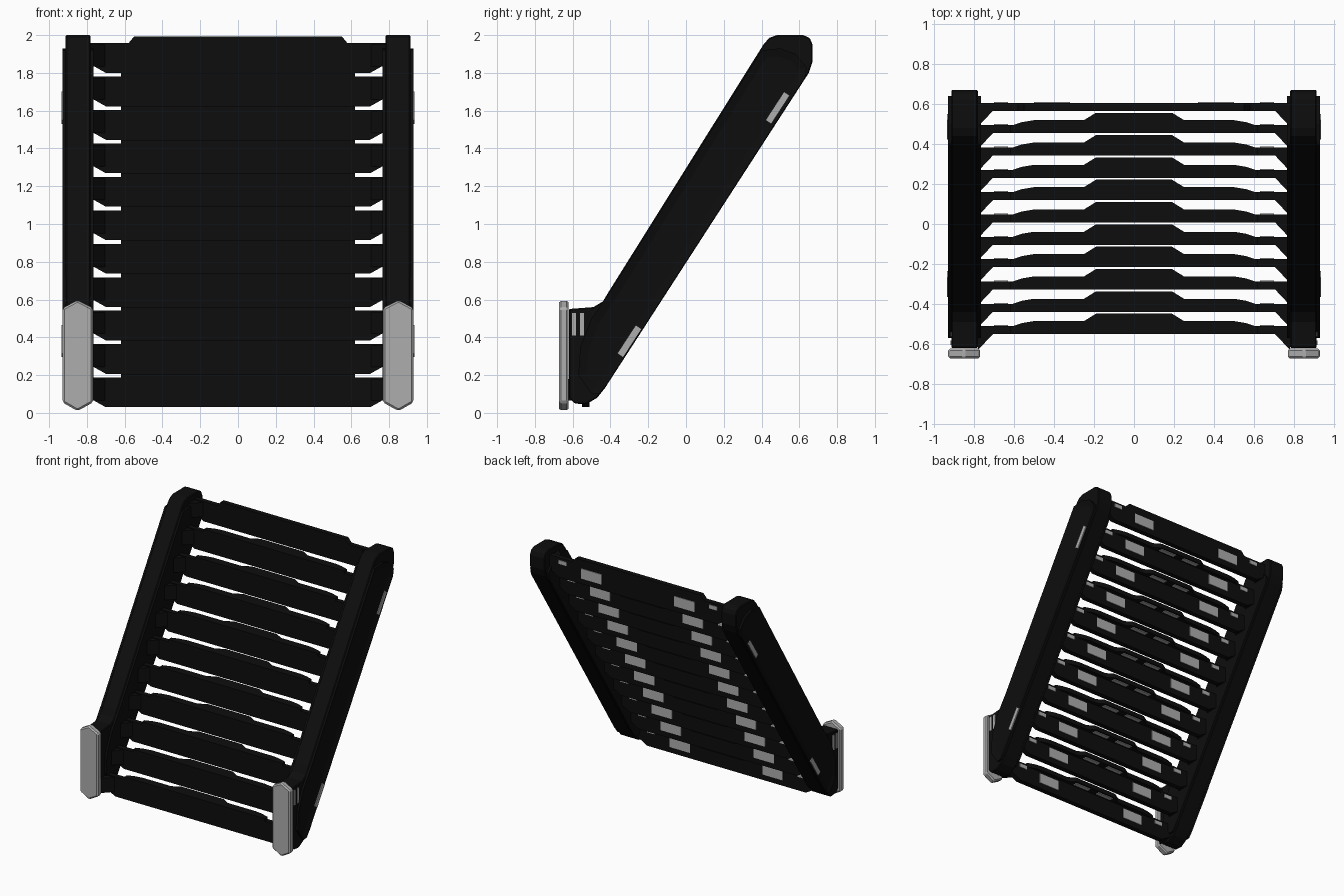
import bpy, bmesh, math
from mathutils import Vector

if "Cube" in bpy.data.objects:
    bpy.data.objects.remove(bpy.data.objects["Cube"])


def material(name, v):
    m = bpy.data.materials.new(name)
    m.diffuse_color = (v, v, v, 1)
    m.use_nodes = True
    m.node_tree.nodes["Principled BSDF"].inputs["Base Color"].default_value = m.diffuse_color
    return m


BLACK = material("black metal", 0.004)
GREY = material("light grey", 0.42)


def prism(name, pts, a, b, axis, mat, inset=None, bevel=0):
    """Extrude a 2D profile from a to b along an axis."""
    def place(p, d):
        return {"x": (d, p[0], p[1]), "y": (p[0], d, p[1]), "z": (p[0], p[1], d)}[axis]
    bm = bmesh.new()
    lo = [bm.verts.new(place(p, a)) for p in pts]
    hi = [bm.verts.new(place(p, b)) for p in pts]
    n = len(pts)
    bm.faces.new(lo)
    end = bm.faces.new(hi)
    for i in range(n):
        j = (i + 1) % n
        bm.faces.new((lo[i], lo[j], hi[j], hi[i]))
    bmesh.ops.recalc_face_normals(bm, faces=bm.faces)
    if inset:
        bmesh.ops.inset_region(bm, faces=[end], thickness=inset[0])
        bmesh.ops.translate(bm, verts=end.verts, vec=end.normal * -inset[1])
    me = bpy.data.meshes.new(name)
    bm.to_mesh(me)
    bm.free()
    ob = bpy.data.objects.new(name, me)
    bpy.context.collection.objects.link(ob)
    me.materials.append(mat)
    if bevel:
        mod = ob.modifiers.new("bevel", "BEVEL")
        mod.width, mod.segments, mod.limit_method = bevel, 1, "ANGLE"
    return ob


def mirrored(ob):
    mod = ob.modifiers.new("mirror", "MIRROR")
    mod.use_mirror_merge = False
    return ob


def rect(x0, x1, y0, y1):
    return [(x0, y0), (x1, y0), (x1, y1), (x0, y1)]


# Side rails: sloping core, with a raised and recessed outer frame
rail = [(-.62, .08), (-.59, .05), (-.53, .045), (-.47, .08), (-.43, .13),
        (.65, 1.80), (.67, 1.86), (.67, 1.95), (.655, 1.985), (.62, 2.0),
        (.48, 2.0), (.44, 1.985), (.41, 1.95), (-.41, .64), (-.44, .59),
        (-.49, .56), (-.62, .55)]
mirrored(prism("side_rail", rail, .78, .912, "x", BLACK, bevel=.006))
frame = [(-.50, .10), (-.46, .10), (-.42, .15), (.63, 1.775), (.64, 1.83), (.58, 1.9),
         (.50, 1.93), (.40, 1.92), (-.40, .645), (-.50, .5), (-.56, .35), (-.57, .2)]
mirrored(prism("rail_frame", frame, .765, .928, "x", BLACK, inset=(.045, .012)))

# Light strips on the outside of the rails
d = Vector((.545, .838))
n = Vector((.838, -.545))
for cy, cz in ((.485, 1.615), (-.30, .38)):
    c = Vector((cy, cz))
    strip = [tuple(c + d * u * .09 + n * v * .018)
             for u, v in ((-1, -1), (1, -1), (1, 1), (-1, 1))]
    mirrored(prism("rail_light_strip", strip, .926, .934, "x", GREY))

# Foot caps with small vertical bars behind them
cap = [(.768, .055), (.85, .01), (.928, .055), (.928, .555), (.85, .597), (.768, .555)]
foot = mirrored(prism("foot_cap", cap, -.622, -.672, "y", GREY, bevel=.01))
for y in (-.593, -.55):
    mirrored(prism("cap_bar", rect(y - .011, y + .011, .41, .53), .908, .917, "x", GREY))

# Steps
COUNT, RUN, RISE = 11, .1115, .177
for i in range(COUNT):
    f, z = -.55 + RUN * i, .03 + RISE * i
    top = z + RISE
    # riser plate with a raised centre edge
    t = min(top + .016, 2.0) if i == COUNT - 1 else top
    panel = [(-.78, z + .045), (-.70, z), (.70, z), (.78, z + .045),
             (.78, top - .02), (.58, top - .02), (.55, t), (-.55, t), (-.58, top - .02),
             (-.78, top - .02)]
    prism("step_riser", panel, f, f + .04, "y", BLACK)
    # corner gussets joining the step to the rails
    mirrored(prism("step_gusset", [(.70, f + .005), (.78, f - .08), (.78, f + .005)],
                   z + .035, z + .15, "z", BLACK))
    # lights on the back of the riser
    mirrored(prism("step_back_light", rect(.32, .50, z + .045, z + .125),
                   f + .039, f + .045, "y", GREY))
    mirrored(prism("step_end_light", rect(.63, .70, z + .11, z + .14),
                   f + .039, f + .045, "y", GREY))
    if i < COUNT - 1:
        # tread running back from the top of the riser in two stages
        half = [(.62, f + .035), (.56, f + .055), (.50, f + .065), (.25, f + .065),
                (.19, f + .102)]
        tread = [(.62, f)] + half + [(-x, y) for x, y in reversed(half)] + [(-.62, f)]
        prism("step_tread", tread, top - .035, top, "z", BLACK)
        mirrored(prism("tread_light", rect(.04, .18, f + .055, f + .09),
                       top - .041, top - .034, "z", GREY))
